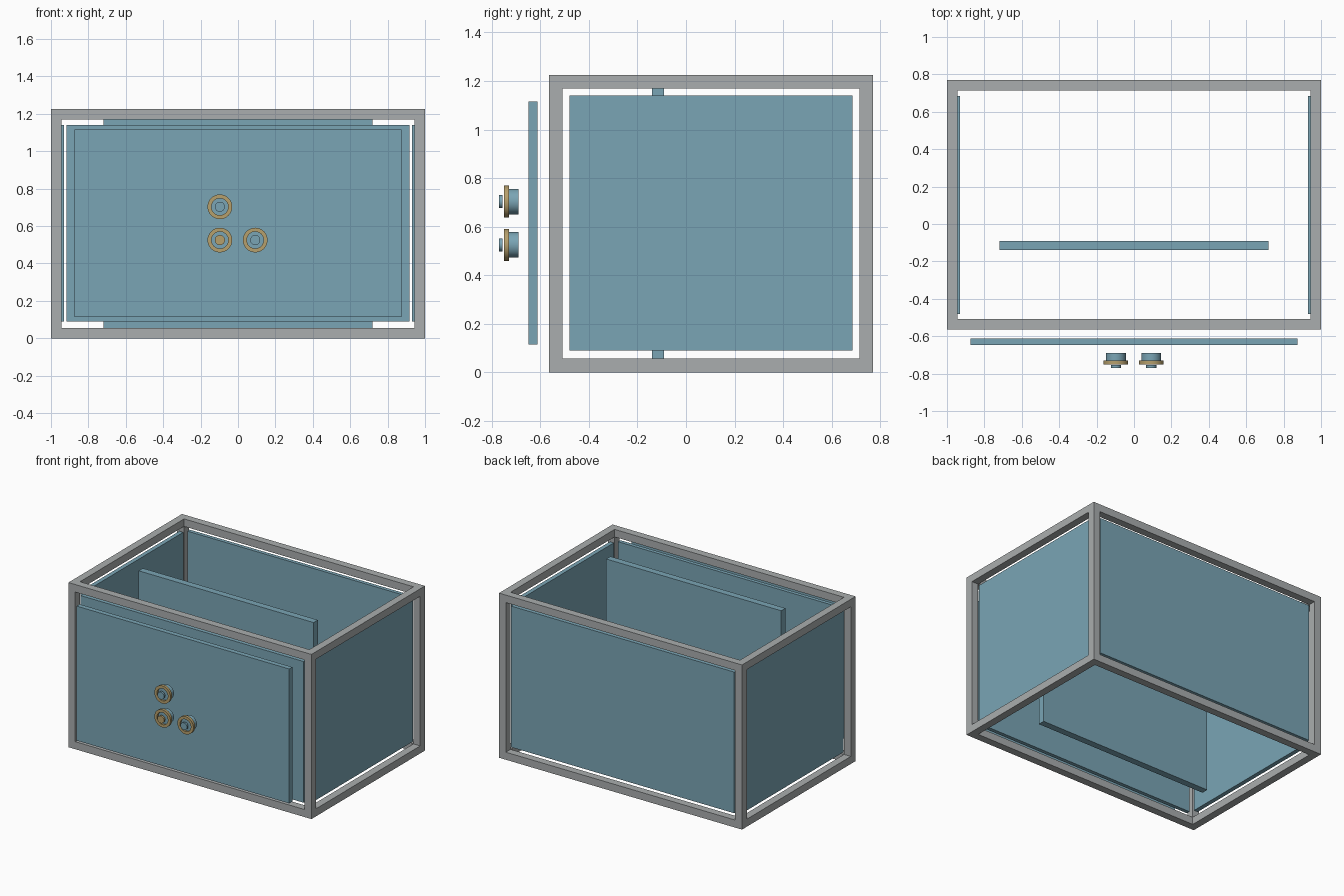
import bpy
import bmesh
from mathutils import Matrix

default = bpy.data.objects.get("Cube")
if default:
    bpy.data.objects.remove(default, do_unlink=True)


def material(name, rgb):
    m = bpy.data.materials.new(name)
    m.use_nodes = True
    color = (*rgb, 1)
    m.diffuse_color = color
    m.node_tree.nodes["Principled BSDF"].inputs["Base Color"].default_value = color
    return m


blue = material("dusty blue", (0.195, 0.376, 0.462))
grey = material("frame grey", (0.40, 0.42, 0.425))
gold = material("brass gold", (0.47, 0.35, 0.15))


def finish(name, bm, mat):
    bmesh.ops.recalc_face_normals(bm, faces=bm.faces)
    mesh = bpy.data.meshes.new(name)
    bm.to_mesh(mesh)
    bm.free()
    mesh.materials.append(mat)
    obj = bpy.data.objects.new(name, mesh)
    bpy.context.collection.objects.link(obj)
    return obj


def add_box(bm, xs, ys, zs):
    spans = (xs, ys, zs)
    centre = [(a + b) / 2 for a, b in spans]
    size = [b - a for a, b in spans]
    bmesh.ops.create_cube(bm, size=1, matrix=Matrix.Translation(centre) @ Matrix.Diagonal((*size, 1)))


def box(name, xs, ys, zs, mat=blue):
    bm = bmesh.new()
    add_box(bm, xs, ys, zs)
    return finish(name, bm, mat)


def lathe(name, profile, x, z, mat, steps=32):
    """Spin a closed (radius, y) outline around a front-to-back axis."""
    bm = bmesh.new()
    verts = [bm.verts.new((r, y, 0)) for r, y in profile]
    edges = [bm.edges.new((verts[i - 1], v)) for i, v in enumerate(verts)]
    bmesh.ops.spin(bm, geom=verts + edges, cent=(0, 0, 0), axis=(0, 1, 0),
                   angle=6.283185307, steps=steps)
    bmesh.ops.remove_doubles(bm, verts=bm.verts, dist=0.0001)
    bmesh.ops.dissolve_degenerate(bm, edges=bm.edges, dist=0.0001)
    obj = finish(name, bm, mat)
    obj.location = (x, 0, z)
    bpy.ops.object.select_all(action="DESELECT")
    obj.select_set(True)
    bpy.context.view_layer.objects.active = obj
    bpy.ops.object.shade_smooth_by_angle()
    return obj


# Open frame: corner posts with rails between them
BAR = 0.056
FRONT, BACK, TOP = -0.565, 0.77, 1.225
sides = ((-1, BAR - 1), (1 - BAR, 1))
depths = ((FRONT, FRONT + BAR), (BACK - BAR, BACK))
levels = ((0, BAR), (TOP - BAR, TOP))
bm = bmesh.new()
for xs in sides:
    for ys in depths:
        add_box(bm, xs, ys, (0, TOP))
for zs in levels:
    for ys in depths:
        add_box(bm, (BAR - 1, 1 - BAR), ys, zs)
    for xs in sides:
        add_box(bm, xs, (FRONT + BAR, BACK - BAR), zs)
finish("frame", bm, grey)

# Panels held inside the frame openings
panel_z = (0.09, 1.14)
box("left_panel", (0.93, 0.962), (-0.48, 0.685), panel_z)
box("right_panel", (-0.962, -0.93), (-0.48, 0.685), panel_z)
box("back_panel", (-0.918, 0.918), (0.716, 0.744), panel_z)
box("front_panel", (-0.918, 0.918), (-0.539, -0.511), panel_z)

# Inner divider and front door
box("divider", (-0.72, 0.72), (-0.14, -0.09), (0.0, TOP))
box("door", (-0.875, 0.875), (-0.648, -0.611), (0.115, 1.115))

# Three dials: body, brass ring and centre button
dials = {"upper": (-0.097, 0.703, blue),
         "lower_right": (-0.097, 0.525, gold),
         "lower_left": (0.092, 0.525, blue)}
for name, (x, z, button) in dials.items():
    lathe(name + "_dial_body", [(0, -0.69), (0.053, -0.69), (0.053, -0.735), (0, -0.735)], x, z, blue)
    lathe(name + "_dial_ring", [(0.045, -0.73), (0.066, -0.73), (0.066, -0.75), (0.045, -0.75)], x, z, gold)
    lathe(name + "_dial_button", [(0, -0.755), (0.027, -0.755), (0.027, -0.77), (0, -0.77)], x, z, button)
